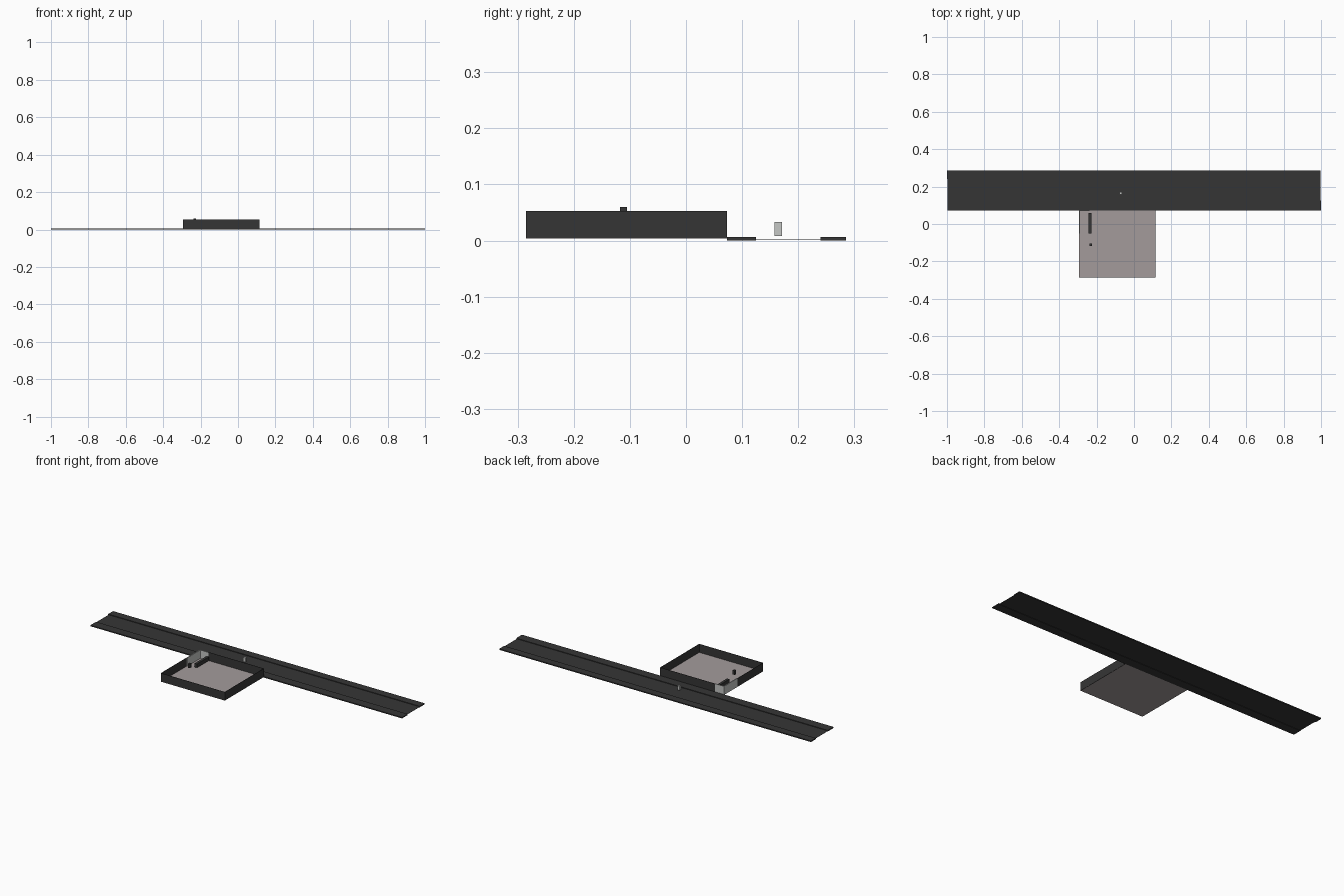
import bpy
import bmesh
from mathutils import Vector

if "Cube" in bpy.data.objects:
    bpy.data.objects.remove(bpy.data.objects["Cube"])


def material(name, rgb):
    m = bpy.data.materials.new(name)
    m.diffuse_color = (*rgb, 1.0)
    m.use_nodes = True
    m.node_tree.nodes["Principled BSDF"].inputs["Base Color"].default_value = m.diffuse_color
    return m


CHARCOAL = material("charcoal", (0.036, 0.036, 0.036))
FLOOR = material("warm grey", (0.37, 0.33, 0.33))
PALE = material("pale grey", (0.56, 0.57, 0.56))


def box(name, x, y, z, mat):
    """Box spanning the given (min, max) ranges."""
    bm = bmesh.new()
    bmesh.ops.create_cube(bm, size=1)
    lo = Vector((x[0], y[0], z[0]))
    hi = Vector((x[1], y[1], z[1]))
    for v in bm.verts:
        v.co = Vector([(lo[i] + hi[i]) / 2 + v.co[i] * (hi[i] - lo[i]) for i in range(3)])
    me = bpy.data.meshes.new(name)
    bm.to_mesh(me)
    bm.free()
    me.materials.append(mat)
    ob = bpy.data.objects.new(name, me)
    bpy.context.collection.objects.link(ob)
    return ob


# Road: thin recessed roadway between two raised pavements
box("roadway", (-0.997, 0.997), (0.125, 0.24), (0.002, 0.0026), CHARCOAL)
box("front_pavement", (-0.997, 1.0), (0.073, 0.125), (0, 0.006), CHARCOAL)
box("back_pavement", (-1.0, 0.997), (0.24, 0.285), (0, 0.006), CHARCOAL)

# Open-topped room: floor and thin perimeter walls
X0, X1, Y0, Y1 = -0.295, 0.115, -0.285, 0.073
Z0, Z1, T = 0.0035, 0.053, 0.0015
PY, PX = -0.05, -0.238   # where the pale corner panels begin
box("floor", (X0, X1), (Y0, Y1), (Z0, Z0 + 0.001), FLOOR)
box("front_wall", (X0, X1), (Y0, Y0 + T), (Z0, Z1), CHARCOAL)
box("right_wall", (X1 - T, X1), (Y0, Y1), (Z0, Z1), CHARCOAL)
box("left_wall", (X0, X0 + T), (Y0, PY), (Z0, Z1), CHARCOAL)
box("back_wall", (PX, X1), (Y1 - T, Y1), (Z0, Z1), CHARCOAL)

# Pale panels closing the back left corner
box("left_panel", (X0, X0 + 0.005), (PY, Y1), (Z0, Z1), PALE)
box("back_panel", (X0, PX), (Y1 - 0.004, Y1), (Z0, Z1), PALE)

# Counter and small block inside the room
box("counter", (-0.243, -0.228), (-0.05, 0.058), (0.012, 0.034), CHARCOAL)
box("block", (-0.2385, -0.2255), (-0.118, -0.105), (0.036, 0.06), CHARCOAL)

# Small marker post above the roadway
box("marker_post", (-0.077, -0.064), (0.158, 0.171), (0.008, 0.033), PALE)
